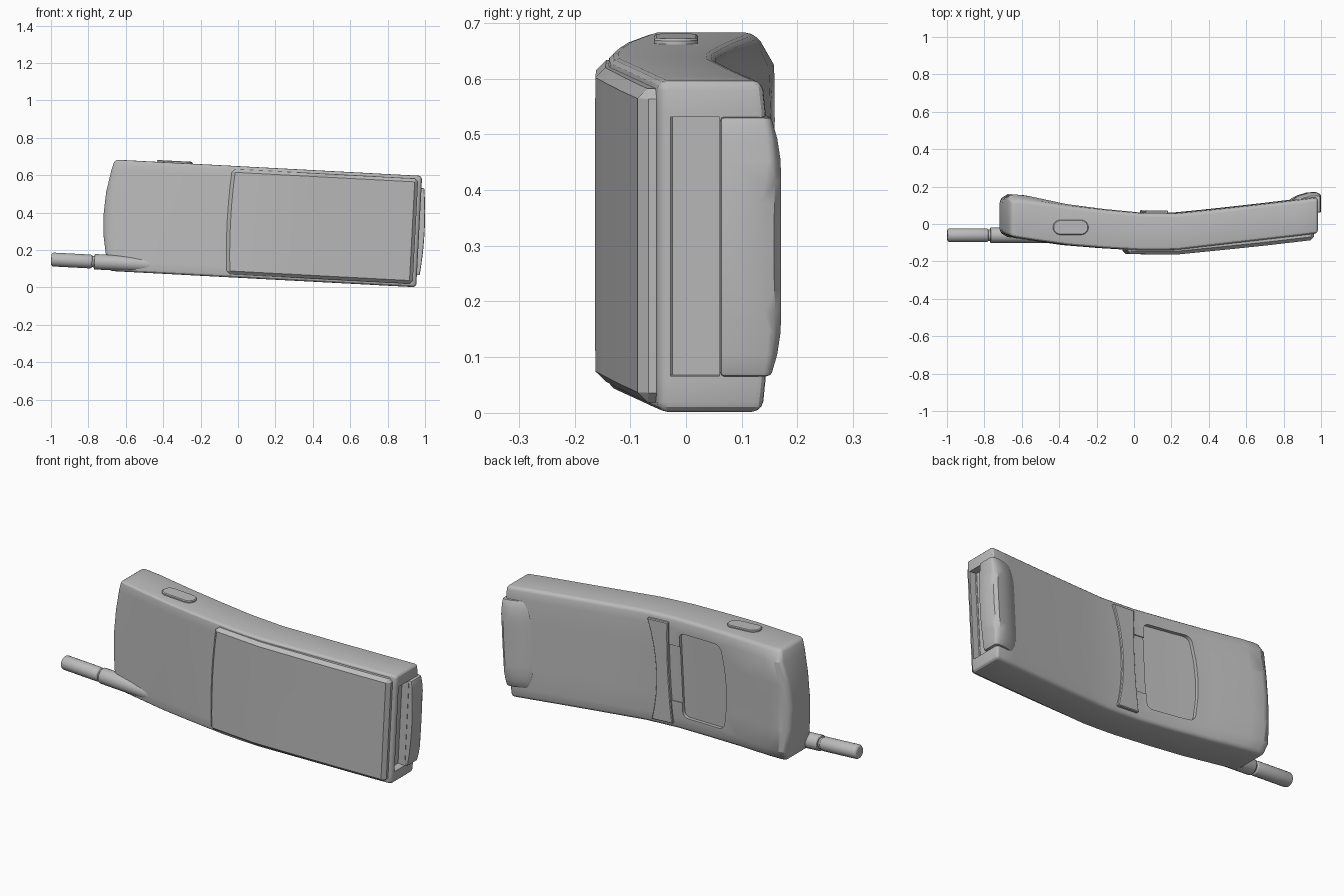
import bpy, bmesh, math

if "Cube" in bpy.data.objects:
    bpy.data.objects.remove(bpy.data.objects["Cube"])

TILT, LIFT, HALF = 0.053, 0.35, 0.298

grey = bpy.data.materials.new("plain grey")
grey.use_nodes = True
grey.diffuse_color = (0.5, 0.5, 0.5, 1)
grey.node_tree.nodes["Principled BSDF"].inputs["Base Color"].default_value = (0.5, 0.5, 0.5, 1)


def curve(*pts):
    """Piecewise linear function through the points."""
    def f(u):
        if u <= pts[0][0]:
            return pts[0][1]
        for (a, ya), (b, yb) in zip(pts, pts[1:]):
            if u <= b:
                return ya + (yb - ya) * (u - a) / (b - a)
        return pts[-1][1]
    return f


def finish(bm, name):
    bmesh.ops.recalc_face_normals(bm, faces=bm.faces)
    mesh = bpy.data.meshes.new(name)
    bm.to_mesh(mesh)
    bm.free()
    mesh.materials.append(grey)
    ob = bpy.data.objects.new(name, mesh)
    bpy.context.collection.objects.link(ob)
    ob.rotation_euler.y = TILT
    ob.location.z = LIFT
    return ob


def slab(name, vs, u_range, fractions, front, back):
    """Closed slab: u runs along the handset, v across it, y is depth."""
    bm = bmesh.new()
    rings = []
    for v in vs:
        a, b = u_range(v)
        us = [a + (b - a) * f for f in fractions]
        pts = [(u, front(u, v), v) for u in us] + [(u, back(u, v), v) for u in reversed(us)]
        rings.append([bm.verts.new(p) for p in pts])
    n = len(rings[0])
    for r, s in zip(rings, rings[1:]):
        for i in range(n):
            bm.faces.new((r[i], r[(i + 1) % n], s[(i + 1) % n], s[i]))
    for r in (rings[0], rings[-1]):
        for i in range(n // 2 - 1):
            bm.faces.new((r[i], r[i + 1], r[n - 2 - i], r[n - 1 - i]))
    return finish(bm, name)


def modify(ob, kind, **settings):
    mod = ob.modifiers.new(kind.title(), kind)
    for key, value in settings.items():
        setattr(mod, key, value)
    select(ob)
    bpy.ops.object.modifier_apply(modifier=mod.name)


def select(ob):
    bpy.ops.object.select_all(action='DESELECT')
    ob.select_set(True)
    bpy.context.view_layer.objects.active = ob


def bevel(ob, width, segments=1):
    modify(ob, 'BEVEL', width=width, segments=segments, limit_method='ANGLE',
           angle_limit=math.radians(40))


def cut(ob, cutter):
    modify(ob, 'BOOLEAN', object=cutter, operation='DIFFERENCE', solver='EXACT')
    bpy.data.objects.remove(cutter)


def smooth(ob):
    select(ob)
    bpy.ops.object.shade_smooth_by_angle(angle=math.radians(28))


def steps(n):
    return [i / n for i in range(n + 1)]


def across(half, n):
    return [half * (2 * f - 1) for f in steps(n)]


# Curved handset body with a bowed bottom end and lowered back rims
front_line = curve((-.72, -.04), (-.68, -.067), (-.4, -.11), (-.2, -.127), (0, -.14),
                   (.2, -.14), (.5, -.105), (.85, -.065), (.97, -.05))
back_line = curve((-.72, .125), (-.68, .16), (-.6, .155), (-.4, .11), (-.2, .083),
                  (0, .062), (.22, .06), (.6, .10), (.85, .13), (.97, .145))
rim_drop = curve((-.68, .035), (-.3, .006))


def body_back(u, v):
    return back_line(u) - rim_drop(u) * max(0, (abs(v) - .24) / .058)


stations = [-.72, -.68, -.6, -.4, -.2, 0, .1, .2, .35, .5, .7, .85, .97]
body = slab("body", [-HALF, -.24, -.12, 0, .12, .24, HALF],
            lambda v: (-.72 + .045 * (v / HALF) ** 2, .97),
            [(s + .72) / 1.69 for s in stations],
            lambda u, v: front_line(u), body_back)
bevel(body, .018, 3)

# Slot in the top end
cut(body, slab("slot_cutter", [-.233, .233], lambda v: (.93, 1.1), [0, 1],
               lambda u, v: -.028, lambda u, v: .06))

# Sunken screen with rounded corners and a bowed lower edge
SCREEN = .225


def screen_range(v):
    edge = max(0, abs(v) - (SCREEN - .03)) / .03
    inset = .03 * (1 - math.sqrt(max(0, 1 - edge * edge)))
    return -.31 + .03 * (v / SCREEN) ** 2 + inset, -.015 - inset


corner = [SCREEN - .03 + .03 * math.sin(a * math.pi / 8) for a in range(5)]
screen_vs = [-c for c in reversed(corner)] + [-.1, 0, .1] + corner
cut(body, slab("screen_cutter", screen_vs, screen_range, steps(4),
               lambda u, v: back_line(u) - .018, lambda u, v: back_line(u) + .05))

# Shallow step between the screen and the raised bar
cut(body, slab("step_cutter", [-.15, .15], lambda v: (-.03, .08), steps(2),
               lambda u, v: back_line(u) - .006, lambda u, v: back_line(u) + .05))
smooth(body)

# Raised bar above the screen, waisted in the middle
bar = slab("back_bar", across(.27, 8),
           lambda v: (.055 - .01 * (v / .27) ** 2, .13 + .04 * (v / .27) ** 2), steps(3),
           lambda u, v: .04, lambda u, v: back_line(u) + .012)
bevel(bar, .004)
smooth(bar)

# Large front panel with chamfered edges
panel_line = curve((-.05, -.161), (.22, -.163), (.5, -.135), (.9, -.093), (.95, -.085))
panel = slab("front_panel", across(.282, 6),
             lambda v: (-.058 + .012 * (v / .282) ** 2, .95),
             [0, .13, .27, .41, .55, .75, 1],
             lambda u, v: panel_line(u), lambda u, v: front_line(u) + .03)
bevel(panel, .018)
smooth(panel)

# Rounded earpiece hump wrapping over the top end
hump_line = curve((.82, .118), (.87, .15), (.93, .169), (.975, .171), (.993, .155), (1, .12))


def hump_ease(v):
    return max(0, (abs(v) - .13) / .103) ** 2


hump = slab("earpiece_hump", across(.233, 12),
            lambda v: (.82 + .035 * (v / .233) ** 2, .999 - .014 * (v / .233) ** 2),
            [0, .15, .3, .6, .85, .95, 1],
            lambda u, v: .062, lambda u, v: hump_line(u) - .018 * hump_ease(v))
bevel(hump, .006, 2)
smooth(hump)


# Antenna: tapering into the body, with a thinner round-tipped end
def rod(name, u0, u1, radius, tip):
    bm = bmesh.new()
    bmesh.ops.create_cone(bm, cap_ends=True, segments=20, radius1=radius, radius2=radius,
                          depth=u1 - u0)
    for v in bm.verts:
        x, y, z = v.co
        v.co = ((u0 + u1) / 2 + z, y - .06, x - .253)
    ob = finish(bm, name)
    bevel(ob, tip, 3)
    smooth(ob)


rod("antenna_base", -.757, -.4, .041, .004)
rod("antenna_tip", -.987, -.765, .037, .014)
rod("antenna_neck", -.78, -.74, .03, .002)

# Side button, a pill with rounded ends
bm = bmesh.new()
ring = []
for i in range(24):
    a = 2 * math.pi * (i + .5) / 24
    ring.append(bm.verts.new((-.355 + .04 * math.cos(a) + math.copysign(.055, math.cos(a)),
                              -.018 + .04 * math.sin(a), HALF - .01)))
base = bm.faces.new(ring)
top = bmesh.ops.extrude_face_region(bm, geom=[base])
for v in top["geom"]:
    if isinstance(v, bmesh.types.BMVert):
        v.co.z += .02
button = finish(bm, "side_button")
bevel(button, .004)
smooth(button)
